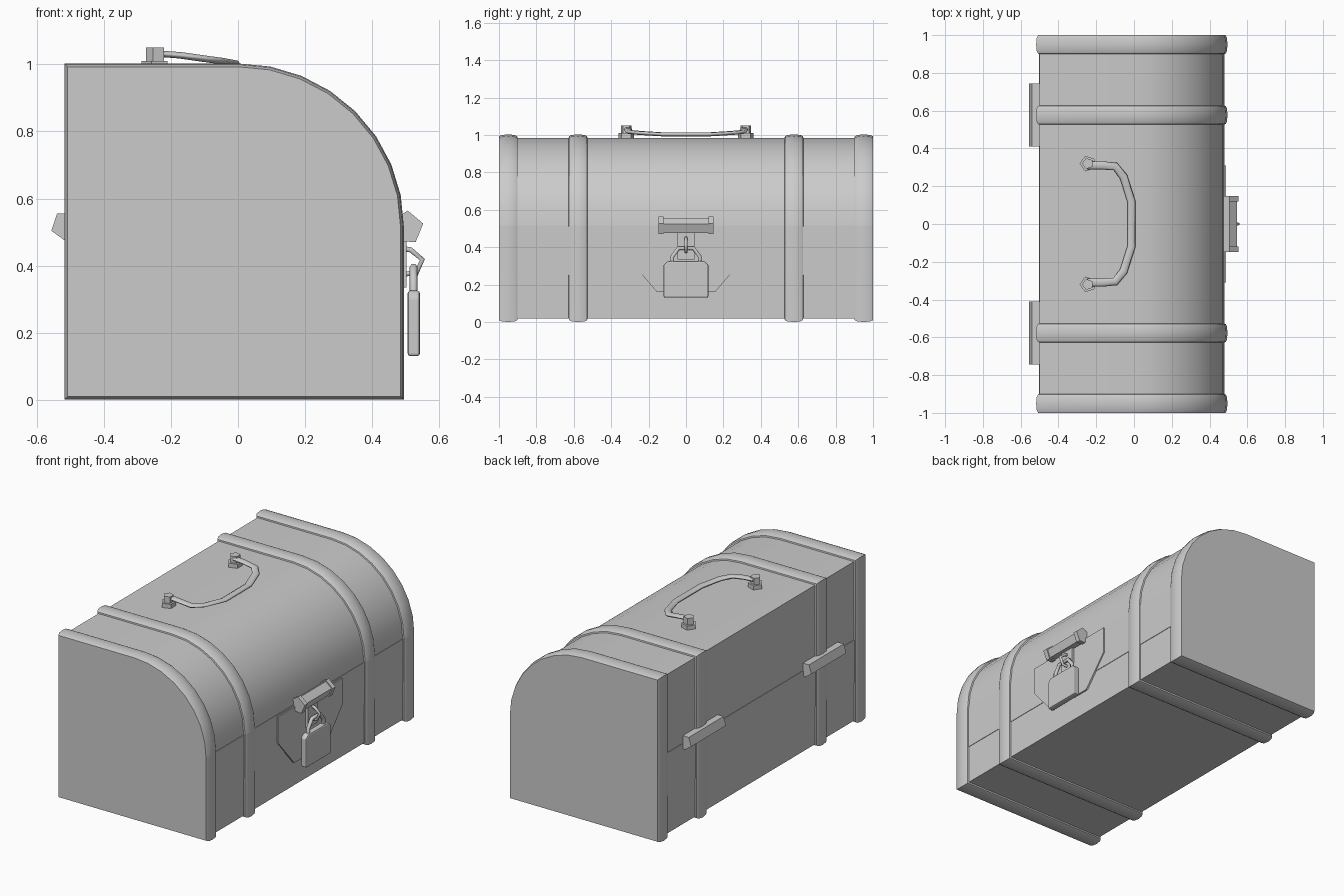
import bpy, bmesh
from math import sin, cos, radians, pi

if "Cube" in bpy.data.objects:
    bpy.data.objects.remove(bpy.data.objects["Cube"])

SEAM = 0.515


def make(name, bm, smooth=None):
    bmesh.ops.recalc_face_normals(bm, faces=bm.faces)
    me = bpy.data.meshes.new(name)
    bm.to_mesh(me)
    bm.free()
    ob = bpy.data.objects.new(name, me)
    bpy.context.collection.objects.link(ob)
    if smooth:
        bpy.ops.object.select_all(action='DESELECT')
        ob.select_set(True)
        bpy.context.view_layer.objects.active = ob
        bpy.ops.object.shade_smooth_by_angle(angle=radians(smooth))
    return ob


def loft(name, rings, smooth=None):
    bm = bmesh.new()
    rows = [[bm.verts.new(p) for p in r] for r in rings]
    n = len(rows[0])
    for a, b in zip(rows, rows[1:]):
        for i in range(n):
            j = (i + 1) % n
            bm.faces.new((a[i], a[j], b[j], b[i]))
    bm.faces.new(rows[0])
    bm.faces.new(rows[-1][::-1])
    return make(name, bm, smooth)


def prism(name, pts, axis, a, b, bevel=0, smooth=None):
    place = {'x': lambda u, v, t: (t, u, v),
             'y': lambda u, v, t: (u, t, v),
             'z': lambda u, v, t: (u, v, t)}[axis]
    ob = loft(name, [[place(u, v, t) for u, v in pts] for t in (a, b)], smooth)
    if bevel:
        m = ob.modifiers.new("bevel", 'BEVEL')
        m.width, m.segments = bevel, 2
    return ob


def box(name, x, y, z, bevel=0):
    pts = [(y[0], z[0]), (y[1], z[0]), (y[1], z[1]), (y[0], z[1])]
    return prism(name, pts, 'x', x[0], x[1], bevel)


def ngon(cu, cv, r, start, n=5):
    return [(cu + r * cos(radians(start) + 2 * pi * k / n),
             cv + r * sin(radians(start) + 2 * pi * k / n)) for k in range(n)]


def tube(name, pts, r, flat=1.0):
    cu = bpy.data.curves.new(name, 'CURVE')
    cu.dimensions = '3D'
    cu.bevel_depth, cu.bevel_resolution, cu.use_fill_caps = r, 1, True
    sp = cu.splines.new('POLY')
    sp.points.add(len(pts) - 1)
    for p, c in zip(sp.points, pts):
        p.co = (c[0], c[1], c[2] / flat, 1)
    ob = bpy.data.objects.new(name, cu)
    ob.scale.z = flat
    bpy.context.collection.objects.link(ob)
    return ob


# chest shell: cross-sections grow outward where the rounded bands run
def base_section(off):
    return [(-0.5 - off, 0.018 - off), (0.477 + off, 0.018 - off),
            (0.477 + off, SEAM), (-0.5 - off, SEAM)]


def lid_section(off):
    arc = [((0.477 + off) * cos(pi / 2 * k / 8),
            SEAM + (0.47 + off) * sin(pi / 2 * k / 8)) for k in range(9)]
    return [(-0.5 - off, SEAM)] + arc + [(-0.5 - off, 0.985 + off)]


band = [(-0.05, 0), (-0.048, 0.008), (-0.034, 0.015), (0, 0.018),
        (0.034, 0.015), (0.048, 0.008), (0.05, 0)]
half = [(-0.95 + d, o) for d, o in band[1:]] + [(-0.577 + d, o) for d, o in band]
half[0] = (-1.0, 0.008)
rows = half + [(-y, o) for y, o in reversed(half)]
for name, section in (("chest_base", base_section), ("chest_lid", lid_section)):
    loft(name, [[(x, y, z) for x, z in section(o)] for y, o in rows], 40)

# raised strips below the seam, front and back
box("front_strip", (0.47, 0.48), (-0.95, 0.95), (0.25, 0.51))
box("back_strip", (-0.503, -0.49), (-0.95, 0.95), (0.25, 0.51))

# lock plate
plate = [(-0.31, 0.5), (-0.31, 0.34), (-0.155, 0.16)]
prism("lock_plate", plate + [(-y, z) for y, z in reversed(plate)], 'x', 0.475, 0.487)

# hasp barrel with end collars
prism("hasp_barrel", ngon(0.503, 0.513, 0.043, 14), 'y', -0.14, 0.14)
for s in (-1, 1):
    prism("hasp_collar", ngon(0.503, 0.513, 0.051, 14), 'y', s * 0.12, s * 0.148)

# hasp tongue and staple
box("hasp_tongue", (0.485, 0.502), (-0.045, 0.045), (0.335, 0.48))
tube("staple", [(0.495, 0, 0.45), (0.515, 0, 0.447), (0.55, 0, 0.418),
                (0.532, 0, 0.377), (0.495, 0, 0.375)], 0.009)

# padlock
w, lo, hi = 0.12, 0.13, 0.325
body = [(-w, lo), (w, lo), (w, hi - 0.02), (w - 0.02, hi), (-w + 0.02, hi), (-w, hi - 0.02)]
prism("padlock_body", body, 'x', 0.506, 0.543, 0.008)
arm = [(0.524, -0.075, 0.31), (0.524, -0.073, 0.35), (0.524, -0.04, 0.395)]
tube("padlock_shackle", arm + [(x, -y, z) for x, y, z in reversed(arm)], 0.012)

# back hinges
for s in (-1, 1):
    prism("hinge", ngon(-0.513, 0.518, 0.046, 198), 'y', s * 0.41, s * 0.745)

# carrying handle: feet, knobs and flattened bar
for s in (-1, 1):
    prism("handle_foot", ngon(-0.245, s * 0.32, 0.043, 180), 'z', 0.975, 1.01)
    prism("handle_knob", ngon(-0.245, s * 0.32, 0.03, 180), 'z', 1.005, 1.05)
grip = [(-0.245, -0.31, 1.033), (-0.17, -0.31, 1.027), (-0.1, -0.305, 1.017),
        (-0.055, -0.25, 1.011), (-0.014, -0.12, 1.003)]
tube("handle_grip", grip + [(x, -y, z) for x, y, z in reversed(grip)], 0.022, 0.5)
